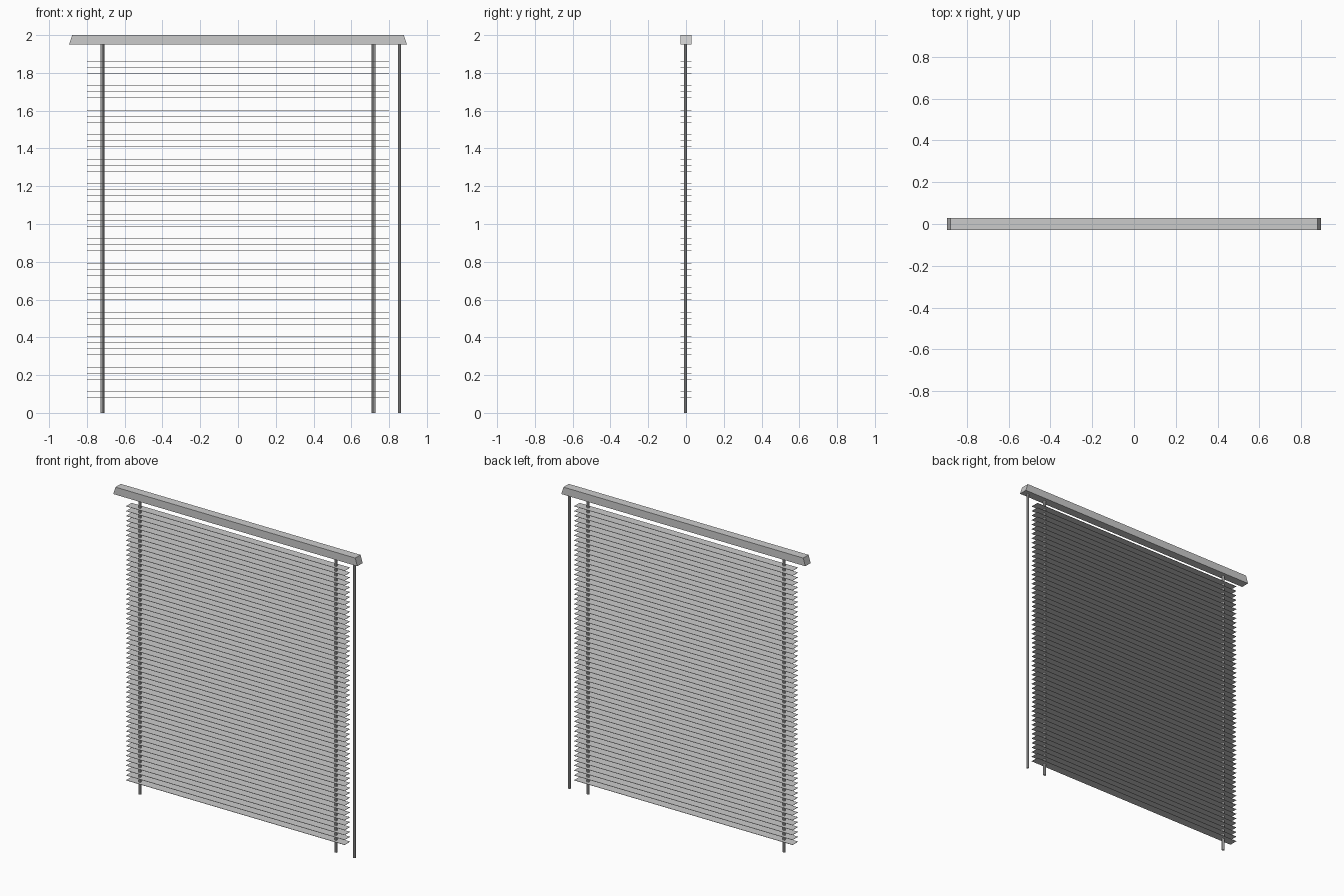
import bpy, bmesh

if "Cube" in bpy.data.objects:
    bpy.data.objects.remove(bpy.data.objects["Cube"])

def mesh_object(name, bm):
    bmesh.ops.recalc_face_normals(bm, faces=bm.faces)
    me = bpy.data.meshes.new(name)
    bm.to_mesh(me)
    bm.free()
    ob = bpy.data.objects.new(name, me)
    bpy.context.collection.objects.link(ob)
    return ob

def box(name, size, centre):
    bm = bmesh.new()
    bmesh.ops.create_cube(bm, size=1)
    bmesh.ops.scale(bm, vec=size, verts=bm.verts)
    ob = mesh_object(name, bm)
    ob.location = centre
    return ob

def rod(name, x, rx, ry, height):
    bm = bmesh.new()
    bmesh.ops.create_cone(bm, cap_ends=True, segments=8, radius1=1, radius2=1, depth=height)
    bmesh.ops.scale(bm, vec=(rx, ry, 1), verts=bm.verts)
    ob = mesh_object(name, bm)
    ob.location = (x, -0.002, height / 2)

# head rail with ends sloping in towards the top
rail = box("head_rail", (1.788, 0.056, 0.05), (0, 0, 1.975))
for v in rail.data.vertices:
    if v.co.z > 0:
        v.co.x *= 0.878 / 0.894

# stack of thin slats
slat = box("slats", (1.6, 0.056, 0.002), (0, 0, 0.08))
stack = slat.modifiers.new("stack", 'ARRAY')
stack.count = 57
stack.use_relative_offset = False
stack.use_constant_offset = True
stack.constant_offset_displace = (0, 0, 0.0324)

# ladder cords through the slats
for side, x in (("left", -0.718), ("right", 0.718)):
    rod(side + "_ladder_cord", x, 0.010, 0.008, 1.96)

# control wand hanging beside the slats
rod("control_wand", 0.855, 0.008, 0.008, 1.96)
